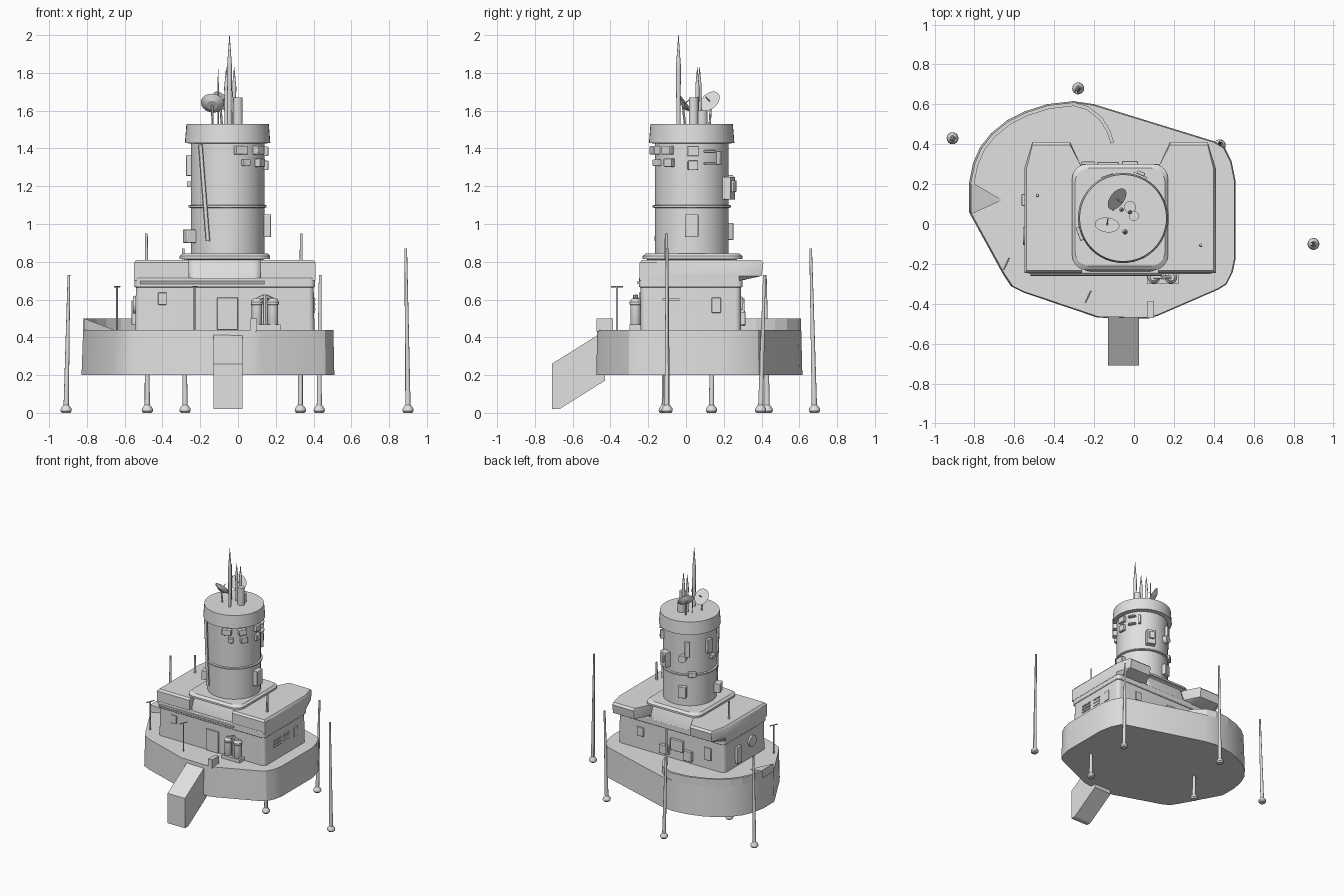
import bpy, bmesh, math
from mathutils import Vector, Matrix

cube = bpy.data.objects.get("Cube")
if cube:
    bpy.data.objects.remove(cube, do_unlink=True)

grey = bpy.data.materials.new("plain_grey")
grey.use_nodes = True
tone = (0.75, 0.75, 0.75, 1)
grey.diffuse_color = tone
grey.node_tree.nodes["Principled BSDF"].inputs["Base Color"].default_value = tone


def finish(name, bm, bevel=0, segments=2):
    """Turn a bmesh into a shaded object."""
    bmesh.ops.recalc_face_normals(bm, faces=bm.faces)
    mesh = bpy.data.meshes.new(name)
    bm.to_mesh(mesh)
    bm.free()
    obj = bpy.data.objects.new(name, mesh)
    bpy.context.collection.objects.link(obj)
    mesh.materials.append(grey)
    if bevel:
        mod = obj.modifiers.new("Bevel", "BEVEL")
        mod.width, mod.segments, mod.limit_method = bevel, segments, "ANGLE"
    bpy.ops.object.select_all(action="DESELECT")
    obj.select_set(True)
    bpy.context.view_layer.objects.active = obj
    bpy.ops.object.shade_smooth_by_angle(angle=math.radians(30))
    return obj


def loft(name, loops, bevel=0):
    """Skin a stack of equal-length loops and cap both ends."""
    bm = bmesh.new()
    rings = [[bm.verts.new(p) for p in loop] for loop in loops]
    n = len(rings[0])
    for low, high in zip(rings, rings[1:]):
        for i in range(n):
            j = (i + 1) % n
            bm.faces.new((low[i], low[j], high[j], high[i]))
    bm.faces.new(rings[0][::-1])
    bm.faces.new(rings[-1])
    return finish(name, bm, bevel)


def level(points, z, scale=1):
    return [(x * scale, y * scale, z) for x, y in points]


def box(name, center, size, bevel=0, spin=0):
    bm = bmesh.new()
    m = Matrix.Translation(center) @ Matrix.Rotation(spin, 4, "Z") @ Matrix.Diagonal((*size, 1))
    bmesh.ops.create_cube(bm, size=1, matrix=m)
    return finish(name, bm, bevel)


def rod(name, a, b, r1, r2=None, sides=12):
    a, b = Vector(a), Vector(b)
    bm = bmesh.new()
    m = Matrix.Translation((a + b) / 2) @ (b - a).to_track_quat("Z", "Y").to_matrix().to_4x4()
    bmesh.ops.create_cone(bm, cap_ends=True, segments=sides, radius1=r1,
                          radius2=r1 if r2 is None else r2, depth=(b - a).length, matrix=m)
    return finish(name, bm)


def turned(name, center, profile, sides=48):
    """Lathe a list of (radius, height) pairs."""
    cx, cy = center
    return loft(name, [[(cx + r * math.cos(math.tau * i / sides), cy + r * math.sin(math.tau * i / sides), z)
                        for i in range(sides)] for r, z in profile])


def rounded(cx, cy, hx, hy, r, steps=6):
    pts = []
    for q, (sx, sy) in enumerate([(1, 1), (-1, 1), (-1, -1), (1, -1)]):
        for i in range(steps + 1):
            a = (q + i / steps) * math.pi / 2
            pts.append((cx + sx * (hx - r) + r * math.cos(a), cy + sy * (hy - r) + r * math.sin(a)))
    return pts


# Deck
arc = [(-.82, .2), (-.80, .3), (-.765, .38), (-.71, .45), (-.63, .515), (-.54, .56), (-.43, .595), (-.3, .61)]
rest = [(-.2, .595), (.4, .41), (.45, .38), (.485, .31), (.505, .21), (.505, -.17), (.49, -.24), (.46, -.3),
        (.42, -.325), (.12, -.455), (.07, -.47), (-.18, -.465), (-.55, -.34), (-.61, -.31), (-.65, -.25), (-.82, .06)]
outline = arc + rest
loft("deck", [level(outline, .2, 1.01), level(outline, .44)])

# Curved parapet on the rear right of the deck, with its end wedge
path = [Vector(p) for p in arc + [(-.23, .59), (-.16, .535), (-.12, .47), (-.1, .41)]]
for k, (a, b) in enumerate(zip(path, path[1:])):
    inward = Vector((b.y - a.y, a.x - b.x)).normalized() * .018
    foot = [a, b, b + inward, a + inward]
    loft("parapet_%d" % k, [level(foot, .43), level(foot, .5)])
loft("parapet_wedge", [[(-.815, .21, .43), (-.66, .12, .43), (-.815, .05, .43)],
                       [(-.815, .21, .5), (-.66, .12, .441), (-.815, .05, .5)]])
box("deck_step", (.083, -.43, .465), (.035, .085, .07))

# Entry ramp
side = [(-.71, .02), (-.67, .02), (-.43, .17), (-.43, .435), (-.47, .41), (-.71, .26)]
loft("ramp", [[(x, y, z) for y, z in side] for x in (-.13, .025)])

# Lower house and eaves
loft("house", [level(rounded(-.07, .025, h, .265, .03), z) for h, z in [(.475, .43), (.47, .69)]])
loft("eaves", [level(rounded(-.07, .025, .478, .275, .03), z) for z in (.665, .715)], .006)
rod("eaves_pipe", (-.52, -.252, .69), (.14, -.252, .69), .008)

# Roof wings, mirrored about the tower, with raised rear undersides
for label, s in (("right", -1), ("left", 1)):
    def wing(z, back, grow=0):
        pts = [(.19, -.245 + grow), (.48 - grow, -.245 + grow), (.48 - grow, min(.28, back)),
               (.44, back), (.25, back), (.19, min(.28, back))]
        return [(-.07 + s * x, y, z) for x, y in pts]
    loft(label + "_roof_wing", [wing(.7, .29), wing(.725, .4), wing(.795, .41), wing(.81, .395, .012)])

# Tower plinth
tx, ty = -.055, .03
loft("plinth", [level(rounded(-.07, .03, hx, hy, .05), z)
                for hx, hy, z in [(.2, .27, .7), (.2, .265, .73), (.2, .235, .81), (.23, .25, .82)]])
loft("plinth_top", [level(rounded(-.07, .035, hx, hy, .07), z)
                    for hx, hy, z in [(.24, .265, .815), (.24, .265, .83), (.225, .245, .845)]])

# Tower drum, ring and crown
turned("tower", (tx, ty), [(.195, .83), (.195, 1.44)])
turned("tower_ring", (tx, ty), [(.195, 1.085), (.207, 1.088), (.207, 1.098), (.195, 1.101)])
turned("tower_crown", (tx, ty), [(.195, 1.425), (.226, 1.43), (.218, 1.53)])


def on_tower(name, degrees, z, width, height, depth, bevel=.004):
    a = math.radians(degrees)
    r = .187 + depth / 2
    box(name, (tx + r * math.cos(a), ty + r * math.sin(a), z), (depth + .016, width, height), bevel, a)


# Equipment around the tower: angle, height, width, tall, depth
for k, item in enumerate([(-70, 1.39, .07, .045, .03), (-38, 1.39, .06, .045, .03), (-62, 1.325, .04, .035, .03),
                          (-35, 1.325, .05, .045, .03), (2, 1.385, .06, .05, .02), (2, 1.31, .055, .05, .02),
                          (0, .99, .07, .12, .035), (68, 1.19, .07, .12, .04), (68, 1.2, .04, .06, .055),
                          (28, 1.385, .06, .012, .025), (28, 1.32, .06, .012, .025), (45, 1.35, .02, .07, .025),
                          (168, 1.31, .05, .11, .025), (180, 1.21, .05, .03, .02), (200, .935, .07, .07, .045),
                          (110, .96, .06, .09, .03), (130, 1.1, .06, .04, .025), (120, 1.3, .04, .12, .02)]):
    on_tower("tower_box_%d" % k, *item)
rod("tower_strut", (-.2, -.125, 1.42), (-.16, -.155, .91), .012)
rod("tower_knob", (-.12, .2, 1.23), (-.135, .245, 1.23), .03, sides=20)

# Masts on the crown
for name, x, y, top, r in [("main_mast", -.045, -.04, 2, .013), ("rear_mast", -.02, .06, 1.83, .011),
                           ("side_mast", -.062, .072, 1.83, .011), ("thin_mast", -.105, .07, 1.82, .004)]:
    mid = 1.53 + (top - 1.53) * .65
    rod(name, (x, y, 1.52), (x, y, mid), r * .8, r)
    rod(name + "_tip", (x, y, mid), (x, y, top), r, .001)
rod("crown_post", (0, .04, 1.52), (0, .04, 1.67), .025, sides=20)
rod("crown_stub", (-.02, .085, 1.52), (-.02, .085, 1.6), .03, sides=20)

# Dishes
for name, c, n in [("front_dish", (-.135, -.005, 1.64), (.1, .8, .6)),
                   ("rear_dish", (-.085, .125, 1.65), (.65, -.5, .55))]:
    c, n = Vector(c), Vector(n).normalized()
    rod(name, c - n * .02, c, .03, .062, 28)
    rod(name + "_feed", c, c + n * .04, .003)
    rod(name + "_stand", (c.x, c.y, 1.52), c - n * .015, .006)

# Ground poles with feet
for k, (x, y, top, lean_x, lean_y) in enumerate([(-.91, .43, .73, .015, -.01), (-.28, .68, .87, -.01, -.02),
                                                 (.43, .395, .73, .005, .02), (.9, -.1, .87, -.012, 0),
                                                 (-.48, .135, .95, -.005, .01), (.33, -.115, .95, .005, .01)]):
    rod("pole_%d" % k, (x, y, .02), (x + lean_x, y + lean_y, top), .014, .007)
    turned("pole_foot_%d" % k, (x, y), [(.022, 0), (.03, .01), (.028, .024), (.014, .042)], 16)

# Deck posts with cross bars
for name, x, y in [("side_post", -.64, -.2), ("front_post", -.23, -.365)]:
    rod(name, (x, y, .43), (x, y, .67), .005)
    rod(name + "_bar", (x - .014, y - .03, .668), (x + .014, y + .03, .668), .004)

# Twin tanks and pipes by the door
box("tank_base", (.145, -.27, .452), (.16, .06, .03))
for k, x in enumerate((.1, .185)):
    turned("tank_%d" % k, (x, -.267), [(.02, .45), (.028, .465), (.028, .57), (.032, .575), (.032, .588), (.018, .605)], 20)
    rod("tank_riser_%d" % k, (x, -.267, .6), (.145, -.267, .62), .009)
rod("tank_pipe", (.145, -.267, .46), (.145, -.267, .625), .013)

# Door, windows and vents: name, center, size
panels = [("front_door", (-.055, -.243, .525), (.11, .02, .17)),
          ("front_window", (-.4, -.243, .605), (.045, .014, .065)),
          ("left_window", (.4, .16, .57), (.016, .05, .08)),
          ("right_hatch", (-.548, .12, .53), (.03, .06, .13)),
          ("rear_window", (.2, .292, .58), (.06, .016, .07)),
          ("rear_unit", (-.13, .295, .56), (.11, .03, .09)),
          ("rear_locker", (-.23, .295, .5), (.07, .035, .08)),
          ("rear_hatch", (-.4, .292, .56), (.06, .02, .1)),
          ("rear_duct", (-.02, .295, .5), (.08, .04, .07))]
for name, c, size in panels:
    box(name, c, size, .003)
for k in range(3):
    box("left_vent_%d" % k, (.402, -.08, .55 + k * .025), (.016, .09, .01))
    box("left_rear_vent_%d" % k, (.402, .04, .55 + k * .025), (.012, .07, .01))
rod("right_porthole", (-.535, -.06, .57), (-.556, -.06, .57), .045, sides=28)
